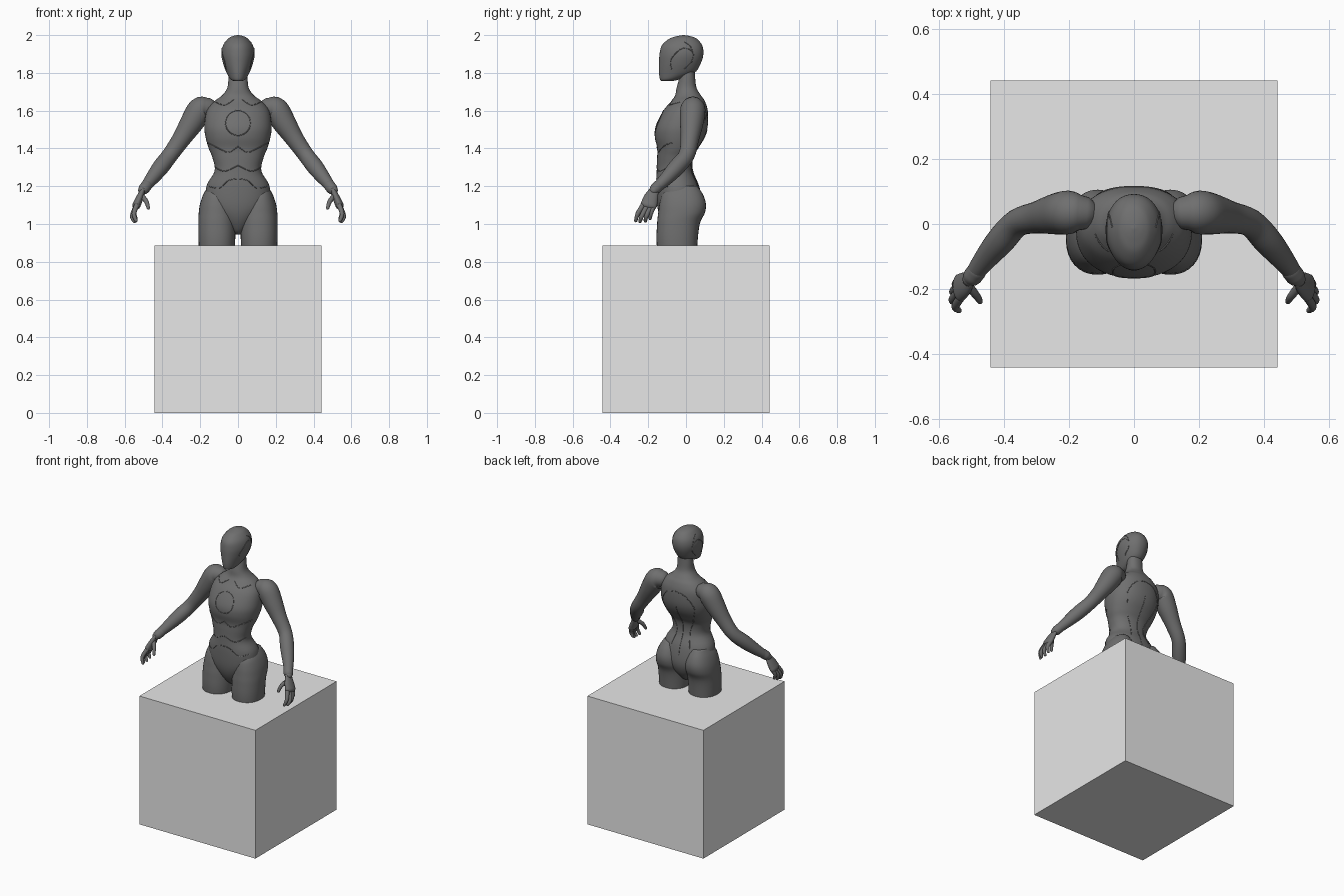
import bpy, bmesh, math
from mathutils import Vector
from mathutils.bvhtree import BVHTree

old = bpy.data.objects.get("Cube")
if old:
    bpy.data.objects.remove(old, do_unlink=True)


def material(name, value):
    m = bpy.data.materials.new(name)
    m.use_nodes = True
    colour = (value, value, value, 1)
    m.diffuse_color = colour
    bsdf = next(n for n in m.node_tree.nodes if n.type == 'BSDF_PRINCIPLED')
    bsdf.inputs["Base Color"].default_value = colour
    return m


DARK = material("dark grey", 0.16)
LIGHT = material("light grey", 0.8)


def spline(pts, steps):
    """Smooth path through tuples of any length."""
    pts = [Vector(p) for p in pts]
    out = []
    for i in range(len(pts) - 1):
        a, b, c = pts[max(i - 1, 0)], pts[i], pts[i + 1]
        d = pts[min(i + 2, len(pts) - 1)]
        for k in range(steps):
            t = k / steps
            out.append(0.5 * (2 * b + (c - a) * t + (2 * a - 5 * b + 4 * c - d) * t * t
                              + (3 * b - a - 3 * c + d) * t ** 3))
    return out + [pts[-1]]


def add_object(name, data, mat, mirror=False):
    ob = bpy.data.objects.new(name, data)
    bpy.context.collection.objects.link(ob)
    data.materials.append(mat)
    if mirror:
        mod = ob.modifiers.new("mirror", 'MIRROR')
        mod.use_axis[0] = True
        mod.use_mirror_merge = False
    return ob


def loft(name, rings, sides=32, power=2.0, taper=0.0, mirror=False):
    """Skin rings of (centre, u axis, v axis)."""
    bm = bmesh.new()
    loops = []
    for centre, u, v in rings:
        loop = []
        for k in range(sides):
            a = 2 * math.pi * k / sides
            c, s = math.cos(a), math.sin(a)
            c = math.copysign(abs(c) ** (2 / power), c)
            s = math.copysign(abs(s) ** (2 / power), s)
            loop.append(bm.verts.new(centre + u * c * (1 - taper * max(0, -s)) + v * s))
        loops.append(loop)
    for a, b in zip(loops, loops[1:]):
        for k in range(sides):
            n = (k + 1) % sides
            bm.faces.new((a[k], a[n], b[n], b[k]))
    bm.faces.new(loops[0])
    bm.faces.new(loops[-1])
    bmesh.ops.recalc_face_normals(bm, faces=bm.faces)
    me = bpy.data.meshes.new(name)
    bm.to_mesh(me)
    bm.free()
    for p in me.polygons:
        p.use_smooth = True
    return add_object(name, me, DARK, mirror)


def body(name, secs, x=0.0, **kw):
    """Level sections: height, half width, front y, back y."""
    rings = []
    for z, rx, front, back in spline(secs, 5):
        rings.append((Vector((x, (front + back) / 2, z)), Vector((max(rx, .003), 0, 0)),
                      Vector((0, max((back - front) / 2, .003), 0))))
    return loft(name, rings, **kw)


def limb(name, secs, flat=1.0, ref=(0, 1, 0), sides=20):
    """Round-ended tube through x, y, z, radius; mirrored to both sides."""
    path = spline(secs, 4)
    cen = [p.to_3d() for p in path]
    rad = [p[3] for p in path]
    rings = []
    for i, c in enumerate(cen):
        t = (cen[min(i + 1, len(cen) - 1)] - cen[max(i - 1, 0)]).normalized()
        u = Vector(ref)
        u = (u - t * u.dot(t)).normalized()
        ring = (c, u * rad[i], t.cross(u) * rad[i] * flat)
        caps = [(c + t * s * rad[i] * min(flat, 1) * math.sin(a), ring[1] * math.cos(a),
                 ring[2] * math.cos(a))
                for s in [(-1 if i == 0 else 1)] for a in (0.45, 0.9, 1.3)]
        if i == 0:
            rings += caps[::-1] + [ring]
        elif i == len(cen) - 1:
            rings += [ring] + caps
        else:
            rings.append(ring)
    return loft(name, rings, sides=sides, mirror=True)


def seam(name, target, pts, direction, mirror=True, size=0.0025):
    """Thin panel line dropped on to a part along a direction."""
    me = target.data
    tree = BVHTree.FromPolygons([v.co for v in me.vertices],
                                [tuple(p.vertices) for p in me.polygons])
    d = Vector(direction)
    hits = []
    for a, b in spline(pts, 8):
        start = Vector((0, a, b)) if d.x else Vector((a, 0, b))
        hit = tree.ray_cast(start - d, d)[0]
        if hit:
            hits.append(hit)
    cu = bpy.data.curves.new(name, 'CURVE')
    cu.dimensions = '3D'
    cu.bevel_depth = size
    cu.bevel_resolution = 1
    sp = cu.splines.new('POLY')
    sp.points.add(len(hits) - 1)
    for p, h in zip(sp.points, hits):
        p.co = (*h, 1)
    add_object(name, cu, DARK, mirror)


# Plinth box
bm = bmesh.new()
bmesh.ops.create_cube(bm, size=0.885)
bmesh.ops.translate(bm, verts=bm.verts, vec=(0, 0, 0.4425))
box = bpy.data.meshes.new("plinth")
bm.to_mesh(box)
bm.free()
add_object("plinth", box, LIGHT)

# Torso with pelvis and neck
torso = body("torso", [
    (.945, .015, -.07, .0), (.97, .045, -.1, .03), (1.03, .105, -.135, .07),
    (1.1, .165, -.153, .085), (1.2, .167, -.158, .068), (1.28, .124, -.155, .035),
    (1.35, .135, -.153, .035), (1.4, .155, -.152, .062), (1.46, .172, -.165, .098),
    (1.52, .178, -.16, .115), (1.6, .165, -.12, .115), (1.65, .125, -.078, .1),
    (1.68, .085, -.058, .08), (1.72, .057, -.05, .056), (1.78, .05, -.035, .048),
    (1.86, .045, -.03, .045)], sides=48, power=2.2)

# Head
head = body("head", [
    (1.757, .022, -.13, -.07), (1.767, .04, -.138, -.03), (1.8, .06, -.143, .045),
    (1.85, .079, -.143, .078), (1.9, .088, -.14, .092), (1.945, .079, -.128, .086),
    (1.98, .053, -.09, .058), (1.994, .03, -.05, .025), (2.0, .004, -.017, -.011)],
    sides=40, power=2.15, taper=0.12)

# Legs, standing inside the plinth
body("leg", [
    (.05, .035, -.02, .055), (.12, .034, -.02, .055), (.3, .056, -.05, .07),
    (.5, .058, -.09, .04), (.7, .08, -.13, .05), (.89, .096, -.155, .06),
    (1.0, .098, -.153, .073), (1.06, .096, -.147, .1), (1.11, .088, -.14, .105),
    (1.16, .07, -.125, .088), (1.2, .045, -.09, .06)], x=.112, power=2.2, mirror=True)
limb("foot", [(.112, .04, .036, .036), (.117, -.03, .036, .04), (.125, -.12, .026, .042)],
     flat=.6, ref=(1, 0, 0))

# Shoulders and arms
limb("arm", [
    (.165, .035, 1.615, .054), (.2, .036, 1.605, .067), (.245, .03, 1.535, .062),
    (.3, .02, 1.45, .049), (.36, .003, 1.365, .043), (.41, -.05, 1.3, .044),
    (.46, -.11, 1.235, .035), (.505, -.17, 1.178, .024)], sides=28)
limb("wrist_cuff", [(.483, -.143, 1.205, .03), (.497, -.161, 1.187, .03)])

# Hands
limb("palm", [(.503, -.168, 1.182, .024), (.52, -.185, 1.14, .038),
              (.537, -.197, 1.1, .044)], flat=.5)
fingers = {
    "index_finger": [(.535, -.227, 1.1), (.551, -.255, 1.055), (.54, -.266, 1.018)],
    "middle_finger": [(.54, -.207, 1.092), (.56, -.234, 1.042), (.549, -.243, 1.014)],
    "ring_finger": [(.54, -.187, 1.092), (.558, -.209, 1.045), (.545, -.215, 1.016)],
    "little_finger": [(.535, -.168, 1.1), (.55, -.185, 1.06), (.54, -.19, 1.03)],
    "thumb": [(.51, -.19, 1.15), (.485, -.222, 1.118), (.475, -.238, 1.085)]}
for name, joints in fingers.items():
    limb(name, [(*p, r) for p, r in zip(joints, (.014, .012, .009))], sides=12)

# Panel lines on chest, waist and back
TO_BACK, TO_FRONT, TO_LEFT = (0, 1, 0), (0, -1, 0), (-1, 0, 0)
disc = [(.066 * math.cos(i * math.pi / 8), 1.535 + .066 * math.sin(i * math.pi / 8))
        for i in range(17)]
seam("chest_ring", torso, disc, TO_BACK, mirror=False)
seam("collar_line", torso, [(.12, 1.645), (.07, 1.63), (.02, 1.66)], TO_BACK)
seam("bust_line", torso, [(.16, 1.43), (.1, 1.4), (.05, 1.38), (0, 1.41)], TO_BACK)
seam("waist_line", torso, [(.12, 1.3), (.07, 1.28), (0, 1.31)], TO_BACK)
seam("hip_line", torso, [(.155, 1.2), (.1, 1.19), (.05, 1.23), (0, 1.24)], TO_BACK)
seam("back_plate_line", torso, [(0, 1.6), (.07, 1.58), (.12, 1.5), (.09, 1.4),
                                (.05, 1.3), (.07, 1.2)], TO_FRONT)
seam("spine_line", torso, [(0, 1.5), (0, 1.35), (0, 1.15)], TO_FRONT, mirror=False)

# Panel lines on the head
seam("temple_line", head, [(-.075, 1.815), (-.08, 1.87), (-.02, 1.93), (.035, 1.91),
                           (.03, 1.86), (-.01, 1.82)], TO_LEFT)
seam("skull_line", head, [(-.01, 1.965), (.02, 1.945), (.035, 1.91)], TO_LEFT)
